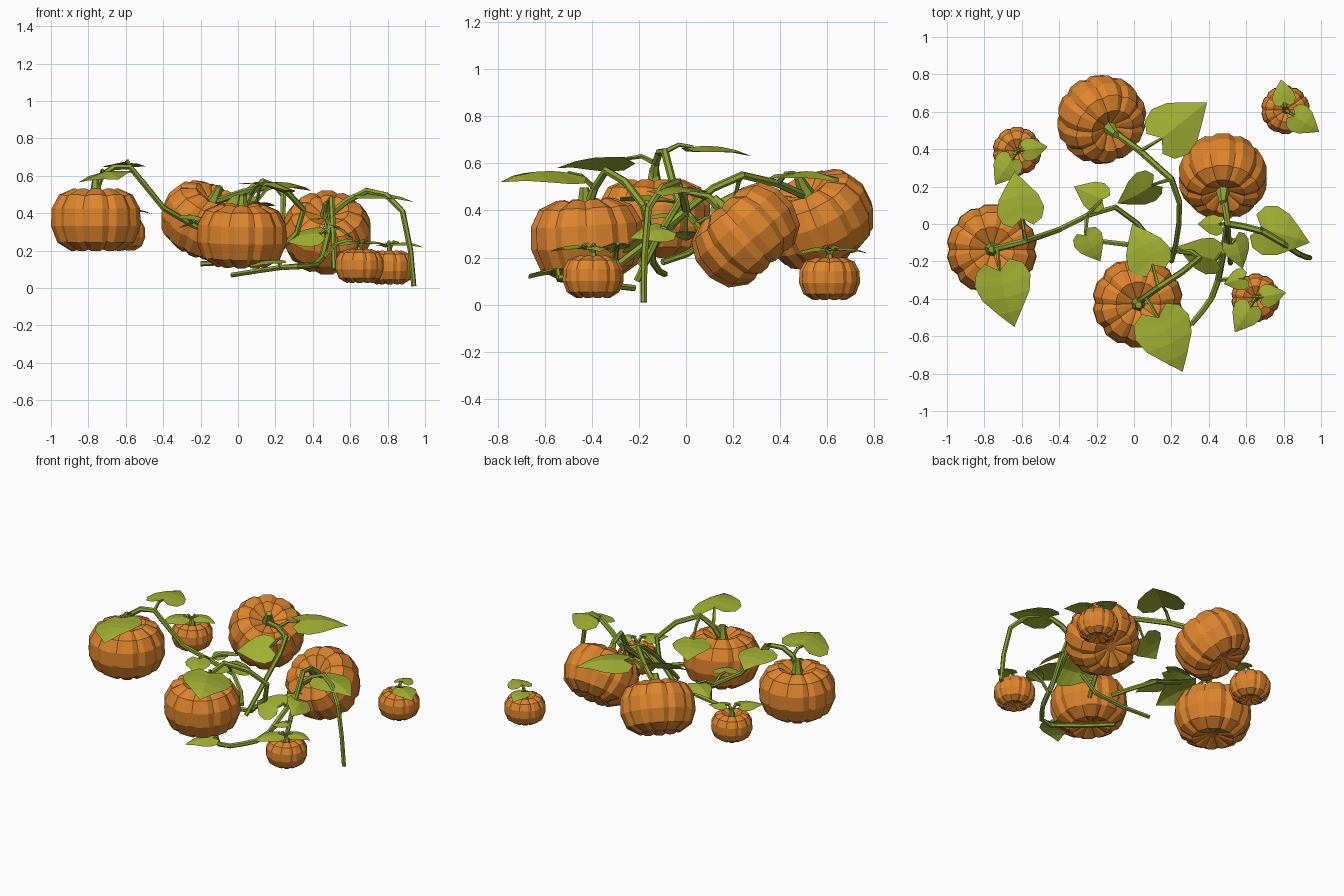
import bpy, bmesh, math
from mathutils import Vector

if "Cube" in bpy.data.objects:
    bpy.data.objects.remove(bpy.data.objects["Cube"])


def material(name, rgb):
    m = bpy.data.materials.new(name)
    m.diffuse_color = (*rgb, 1)
    m.use_nodes = True
    m.node_tree.nodes["Principled BSDF"].inputs["Base Color"].default_value = m.diffuse_color
    return m


ORANGE = material("pumpkin orange", (0.73, 0.235, 0.026))
LEAF = material("leaf green", (0.36, 0.44, 0.032))
VINE = material("vine green", (0.27, 0.38, 0.028))


def finish(bm, name, mat, recalc=True):
    if recalc:
        bmesh.ops.recalc_face_normals(bm, faces=bm.faces)
    me = bpy.data.meshes.new(name)
    bm.to_mesh(me)
    bm.free()
    me.materials.append(mat)
    bpy.context.collection.objects.link(bpy.data.objects.new(name, me))


def skin(bm, rings):
    """Join vertex rings with quads and cap both ends."""
    n = len(rings[0])
    for a, b in zip(rings, rings[1:]):
        for i in range(n):
            bm.faces.new((a[i], a[(i + 1) % n], b[(i + 1) % n], b[i]))
    bm.faces.new(rings[0])
    bm.faces.new(rings[-1])


def tube(name, pts, r0, r1, sides=6):
    """Low-poly tapered tube through points."""
    bm = bmesh.new()
    rings, side, last = [], None, len(pts) - 1
    for i, p in enumerate(pts):
        d = (pts[min(i + 1, last)] - pts[max(i - 1, 0)]).normalized()
        side = d.orthogonal() if side is None else side
        side = (side - d * side.dot(d)).normalized()
        up = d.cross(side)
        r = r0 + (r1 - r0) * i / last
        rings.append([bm.verts.new(p + r * (side * math.cos(a) + up * math.sin(a)))
                      for a in (math.tau * k / sides for k in range(sides))])
    skin(bm, rings)
    finish(bm, name, VINE)


# ribbed pumpkin: profile of (radius, height); each rib = groove + two edges
PROFILE = [(0.14, 0.76), (0.5, 1), (0.82, 0.8), (0.985, 0.36), (1, -0.2),
           (0.86, -0.72), (0.55, -1), (0.15, -0.84)]


def pumpkin(name, center, R, axis=(0, 0, 1), ribs=10):
    H = R * 0.69
    bm = bmesh.new()
    ax, c = Vector(axis).normalized(), Vector(center)
    rot = Vector((0, 0, 1)).rotation_difference(ax)
    rings = []
    for r, h in PROFILE:
        ring = []
        for k in range(ribs):
            for off in (0, 0.26, 0.74):
                a = math.tau * (k + off) / ribs
                s, f = (1, 1) if off else (0.94, 0.95)
                ring.append(bm.verts.new(c + rot @ Vector(
                    (R * r * s * math.cos(a), R * r * s * math.sin(a), H * h * f))))
        rings.append(ring)
    skin(bm, rings)
    finish(bm, name, ORANGE)
    # flared stem on the crown
    tube(name + "_stem", [c + ax * H * q for q in (0.68, 0.95, 1.3)], R * 0.17, R * 0.08)


pumpkin("pumpkin_left", (-0.76, -0.135, 0.365), 0.243)
pumpkin("pumpkin_front", (0.02, -0.42, 0.28), 0.243, (0.02, -0.06, 1))
pumpkin("pumpkin_back", (-0.175, 0.56, 0.36), 0.24, (0.36, -0.38, 0.84))
pumpkin("pumpkin_right", (0.475, 0.255, 0.295), 0.238, (0, -0.66, 0.75))

nodes = []  # all vine points, where leaf stalks attach


def vine(name, *ctrl):
    """Vine through control points, one rounded point added between each pair."""
    p = [Vector(c) for c in ctrl]
    pts = [p[0]]
    for i in range(len(p) - 1):
        a, b = p[max(i - 1, 0)], p[min(i + 2, len(p) - 1)]
        pts += [(p[i] + p[i + 1]) * 0.5625 - (a + b) * 0.0625, p[i + 1]]
    nodes.extend(pts)
    tube(name, pts, 0.019, 0.014)


vine("vine_left", (-0.76, -0.135, 0.48), (-0.73, -0.13, 0.6), (-0.58, -0.09, 0.65),
     (-0.4, -0.03, 0.43), (-0.1, 0.09, 0.27), (0.1, -0.1, 0.18))
vine("vine_front", (0.02, -0.42, 0.4), (0.13, -0.34, 0.57), (0.35, -0.18, 0.42),
     (0.2, -0.14, 0.18), (-0.2, -0.09, 0.13))
vine("vine_back", (-0.13, 0.51, 0.46), (0.2, 0.24, 0.55), (0.24, 0, 0.4), (0.2, -0.2, 0.17))
vine("vine_right", (0.48, 0.16, 0.39), (0.5, 0, 0.48), (0.515, -0.21, 0.1))
vine("vine_end", (0.5, 0, 0.4), (0.69, -0.04, 0.52), (0.88, -0.16, 0.41), (0.94, -0.18, 0.01))
vine("vine_low", (0.5, 0, 0.4), (0.45, -0.3, 0.16), (0.37, -0.46, 0.12),
     (0.23, -0.54, 0.11), (-0.03, -0.22, 0.07))

# heart-shaped leaf: (along, half width) from notch to tip
OUTLINE = [(-0.16, 0.22), (-0.04, 0.42), (0.18, 0.5), (0.45, 0.42), (0.72, 0.22)]


def leaf(name, base, tip, roll=0, root=None):
    base, tip = Vector(base), Vector(tip)
    L = (tip - base).length
    d = (tip - base).normalized()
    flat = d.cross(Vector((0, 0, 1))).normalized()
    side = flat * math.cos(roll) + flat.cross(d) * math.sin(roll)
    up = side.cross(d)
    bm = bmesh.new()

    def vert(t, w):
        arch = 0.3 * max(t, 0) * (1 - t) - 0.2 * abs(w)
        return bm.verts.new(base + L * (d * t + side * w + up * arch))

    mid = [vert(t, 0) for t in (0, 0.12, 0.25, 0.47, 0.73, 1)]
    for s in (1, -1):
        edge = [vert(t, s * w) for t, w in OUTLINE]
        for i in range(4):
            bm.faces.new((mid[i], edge[i], edge[i + 1], mid[i + 1]))
        bm.faces.new((mid[4], edge[4], mid[5]))
    for f in bm.faces:
        f.normal_update()
        if f.normal.dot(up) < 0:
            f.normal_flip()
    finish(bm, name, LEAF, recalc=False)
    # thin stalk from the nearest vine point
    root = root or min(nodes, key=lambda n: (n - base).length)
    bend = (root + base) / 2 + Vector((0, 0, 0.02))
    tube(name + "_stalk", [root, bend, base], 0.012, 0.008, 5)


# vine leaves: base x, y, z, tip x, y and sideways roll; the tip hangs lower
for i, (x, y, z, tx, ty, roll) in enumerate([
        (-0.6, 0.03, 0.67, -0.64, 0.28, 0), (-0.72, -0.25, 0.62, -0.64, -0.55, -0.2),
        (0.13, -0.5, 0.56, 0.26, -0.79, 0.15), (0.15, 0.46, 0.56, 0.39, 0.65, 0),
        (0.1, 0.21, 0.46, -0.09, 0.11, 0.6), (-0.17, 0.13, 0.36, -0.32, 0.2, 0),
        (-0.26, -0.06, 0.39, -0.18, -0.2, 0), (0.1, -0.22, 0.46, -0.01, 0, 0),
        (0.46, 0, 0.31, 0.34, 0, 0), (0.44, -0.19, 0.29, 0.23, -0.12, 0.5),
        (0.68, -0.02, 0.5, 0.94, -0.1, 0), (0.59, -0.29, 0.26, 0.48, -0.32, 0),
        (0.54, -0.08, 0.32, 0.58, -0.24, 0.5), (0.2, -0.55, 0.15, 0.06, -0.67, 0)]):
    leaf(f"leaf_{i + 1}", (x, y, z), (tx, ty, z - 0.04), roll)

# small pumpkins, each with a short and a long leaf turned by an angle
for where, (x, y, z, turn) in {"left": (-0.625, 0.39, 0.29, 8),
                               "front": (0.65, -0.395, 0.118, 10),
                               "back": (0.81, 0.61, 0.11, 98)}.items():
    c = Vector((x, y, z))
    pumpkin("small_pumpkin_" + where, c, 0.131)
    for size, off, r0, r1 in (("short", 0, 0.04, 0.165), ("long", 229, 0.055, 0.215)):
        a = math.radians(turn + off)
        d = Vector((math.cos(a), math.sin(a), 0))
        up = Vector((0, 0, 0.13))
        leaf(f"{size}_leaf_{where}", c + d * r0 + up, c + d * r1 + up * 0.82, 0, c + up * 0.8)
